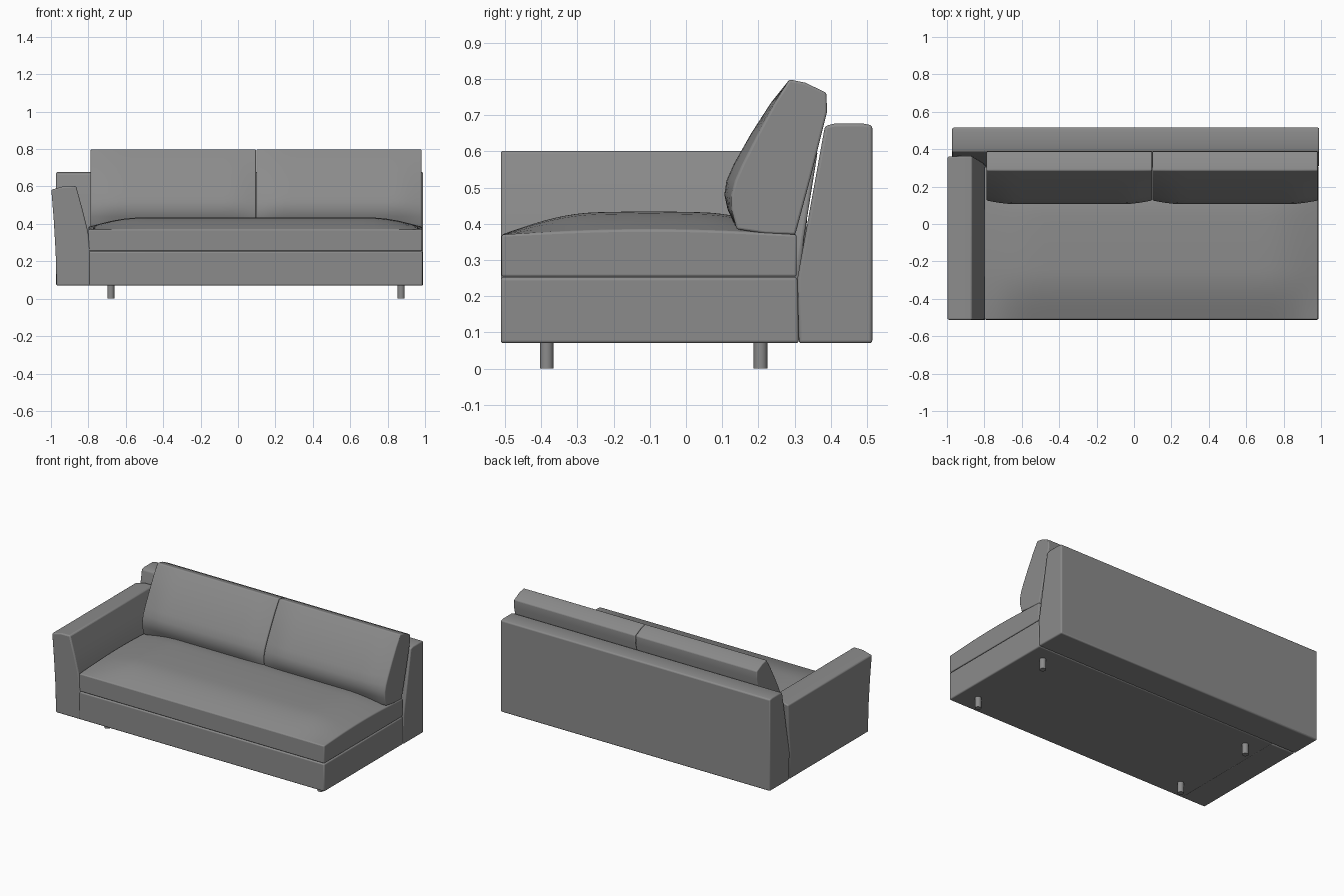
import bpy, bmesh, math

cube = bpy.data.objects.get("Cube")
if cube:
    bpy.data.objects.remove(cube, do_unlink=True)


def material(name, value):
    m = bpy.data.materials.new(name)
    m.use_nodes = True
    col = (value, value, value, 1)
    m.diffuse_color = col
    m.node_tree.nodes["Principled BSDF"].inputs["Base Color"].default_value = col
    return m


fabric = material("grey fabric", 0.26)
metal = material("leg grey", 0.26)


def finish(obj, mat, bevel=0.0):
    obj.data.materials.append(mat)
    bpy.ops.object.select_all(action='DESELECT')
    obj.select_set(True)
    bpy.context.view_layer.objects.active = obj
    if bevel:
        mod = obj.modifiers.new("soft edges", 'BEVEL')
        mod.width = bevel
        mod.segments = 3
        mod.limit_method = 'ANGLE'
        mod.angle_limit = math.radians(35)
    bpy.ops.object.shade_smooth_by_angle(angle=math.radians(35))


def loft(name, sections, bevel):
    """Skin a list of equal-length closed rings of 3D points, with end caps."""
    bm = bmesh.new()
    rings = [[bm.verts.new(p) for p in s] for s in sections]
    n = len(rings[0])
    for a, b in zip(rings, rings[1:]):
        for i in range(n):
            j = (i + 1) % n
            bm.faces.new((a[i], a[j], b[j], b[i]))
    bm.faces.new(rings[0])
    bm.faces.new(rings[-1][::-1])
    bmesh.ops.recalc_face_normals(bm, faces=bm.faces)
    mesh = bpy.data.meshes.new(name)
    bm.to_mesh(mesh)
    bm.free()
    obj = bpy.data.objects.new(name, mesh)
    bpy.context.collection.objects.link(obj)
    finish(obj, fabric, bevel)


def extrude_x(name, profile, x0, x1, bevel):
    loft(name, [[(x, y, z) for y, z in profile] for x in (x0, x1)], bevel)


def rise(t, lo, hi, width):
    """Zero at both ends, easing up to one within the given width."""
    d = max(0.0, min(1.0, min(t - lo, hi - t) / width))
    return math.sin(d * math.pi / 2)


# Base frame
extrude_x("base_frame", [(-.512, .07), (.312, .07), (.308, .252), (-.512, .252)],
          -.80, .987, .008)

# Backrest with sloping front
extrude_x("backrest", [(.312, .07), (.515, .07), (.515, .672), (.49, .677),
                       (.41, .677), (.384, .67), (.308, .25)], -.972, .99, .008)

# Flared armrest, its rear end following the backrest slope
arm = [(-.79, .07), (-.79, .25), (-.802, .36), (-.832, .48), (-.866, .602),
       (-.935, .6), (-.998, .583), (-.985, .42), (-.975, .25), (-.97, .07)]
loft("armrest", [[(x, -.512, z) for x, z in arm],
                 [(x, .308 + max(0, z - .25) * .16, z) for x, z in arm]], .008)

# Seat cushion with a crowned top
X0, X1, Y0, Y1, STEPS = -.80, .985, -.51, .306, 28
seat = []
for i in range(STEPS + 1):
    x = X0 + (X1 - X0) * i / STEPS
    ring = [(x, Y1, .254), (x, Y0, .254)]
    for j in range(STEPS + 1):
        y = Y0 + (Y1 - Y0) * j / STEPS
        edge = .014 * math.sin(math.pi * j / STEPS)
        crown = rise(x, X0, X1, .28) * rise(y, Y0, Y1, .26)
        ring.append((x, y, .37 + edge + .05 * crown))
    seat.append(ring)
loft("seat_cushion", seat, .006)

# Two leaning back cushions, fuller in the middle than at the ends
front = [(.14, .385), (.115, .44), (.106, .48), (.112, .52), (.132, .565),
         (.18, .65), (.235, .735), (.286, .799)]
rear = [(.33, .79), (.388, .762), (.39, .71), (.345, .53), (.302, .37), (.22, .373)]
for name, x0, x1 in (("back_cushion_right", -.788, .096),
                     ("back_cushion_left", .099, .982)):
    rings = []
    for i in range(25):
        x = x0 + (x1 - x0) * i / 24
        thin = .025 * (1 - rise(x, x0, x1, .16))
        ring = [(x, y + thin * math.sin(math.pi * k / 7), z)
                for k, (y, z) in enumerate(front)]
        rings.append(ring + [(x, y, z) for y, z in rear])
    loft(name, rings, .006)

# Legs
for side, x in (("right", -.68), ("left", .872)):
    for end, y in (("front", -.385), ("back", .206)):
        bpy.ops.mesh.primitive_cylinder_add(vertices=20, radius=.019, depth=.08,
                                            location=(x, y, .04))
        leg = bpy.context.object
        leg.name = f"{end}_leg_{side}"
        finish(leg, metal)
